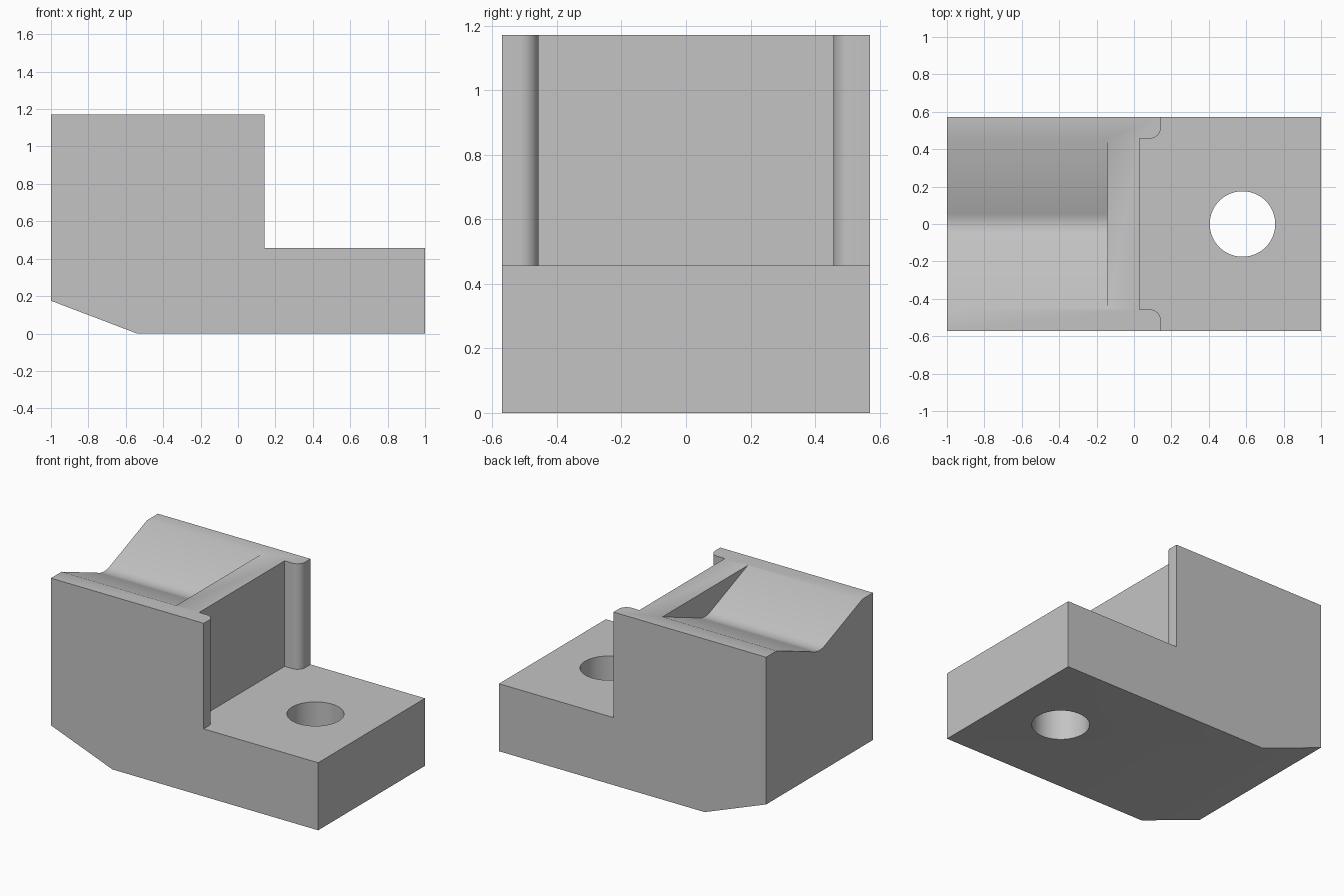
import bpy, bmesh
from math import sin, cos, atan, pi, radians

cube = bpy.data.objects.get("Cube")
if cube:
    bpy.data.objects.remove(cube, do_unlink=True)

HALF = 0.571      # half width of the block
TOP = 1.171       # height of the raised part
LEDGE = 0.457     # height of the low step
INNER = 0.457     # half width of the pocket and the groove

steel = bpy.data.materials.new("plain grey")
steel.use_nodes = True
grey = (0.55, 0.55, 0.55, 1)
steel.diffuse_color = grey
steel.node_tree.nodes["Principled BSDF"].inputs["Base Color"].default_value = grey


def prism(name, outline, place, start, end):
    """Extrude a 2D outline; place(u, v, w) maps it into space."""
    bm = bmesh.new()
    rings = [[bm.verts.new(place(u, v, w)) for u, v in outline] for w in (start, end)]
    bm.faces.new(rings[0])
    bm.faces.new(rings[1])
    n = len(outline)
    for i in range(n):
        j = (i + 1) % n
        bm.faces.new((rings[0][i], rings[0][j], rings[1][j], rings[1][i]))
    bmesh.ops.recalc_face_normals(bm, faces=bm.faces)
    mesh = bpy.data.meshes.new(name)
    bm.to_mesh(mesh)
    bm.free()
    mesh.materials.append(steel)
    ob = bpy.data.objects.new(name, mesh)
    bpy.context.collection.objects.link(ob)
    return ob


def arc(cx, cy, r, a0, a1, steps):
    return [(cx + r * cos(a0 + (a1 - a0) * i / steps),
             cy + r * sin(a0 + (a1 - a0) * i / steps)) for i in range(steps + 1)]


def along_x(u, v, w): return (w, u, v)
def along_y(u, v, w): return (u, w, v)
def along_z(u, v, w): return (u, v, w)


# Block with a sloped lower back edge
block = prism("clamp_block",
              [(-1, 0.175), (-0.54, 0), (1, 0), (1, TOP), (-1, TOP)],
              along_y, -HALF, HALF)

# Space above the step, leaving two rounded lugs beside a recess
r = 0.057
lug = 0.143
upper = [(0.029, INNER)] + arc(lug - r, INNER + r, r, -pi / 2, 0, 10) + [(lug, 0.8), (1.2, 0.8)]
lower = [(x, -y) for x, y in reversed(upper)]
step_cutter = prism("step_cutter", upper + lower, along_z, LEDGE, 1.5)

# Shallow V groove with a rounded valley, closed at its inner end
slope = 0.4
tilt = atan(slope)
valley_half = 0.055
R = valley_half / sin(tilt)
valley_z = TOP - slope * (INNER - valley_half) + R * cos(tilt)
rise = 0.1
groove = arc(0, valley_z, R, -pi / 2 - tilt, -pi / 2 + tilt, 8)
groove += [(INNER + rise / slope, TOP + rise), (-INNER - rise / slope, TOP + rise)]
groove_cutter = prism("groove_cutter", groove, along_x, -1.2, -0.143)

# Bolt hole through the step
hole_cutter = prism("hole_cutter", arc(0.58, 0, 0.175, 0, 2 * pi, 64)[:-1],
                    along_z, -0.2, 1.0)

bpy.ops.object.select_all(action='DESELECT')
block.select_set(True)
bpy.context.view_layer.objects.active = block
for cutter in (step_cutter, groove_cutter, hole_cutter):
    cutter.hide_render = True
    mod = block.modifiers.new(cutter.name, 'BOOLEAN')
    mod.operation = 'DIFFERENCE'
    mod.solver = 'EXACT'
    mod.object = cutter
    bpy.ops.object.modifier_apply(modifier=mod.name)
    bpy.data.objects.remove(cutter, do_unlink=True)

bpy.ops.object.shade_smooth_by_angle(angle=radians(30))
